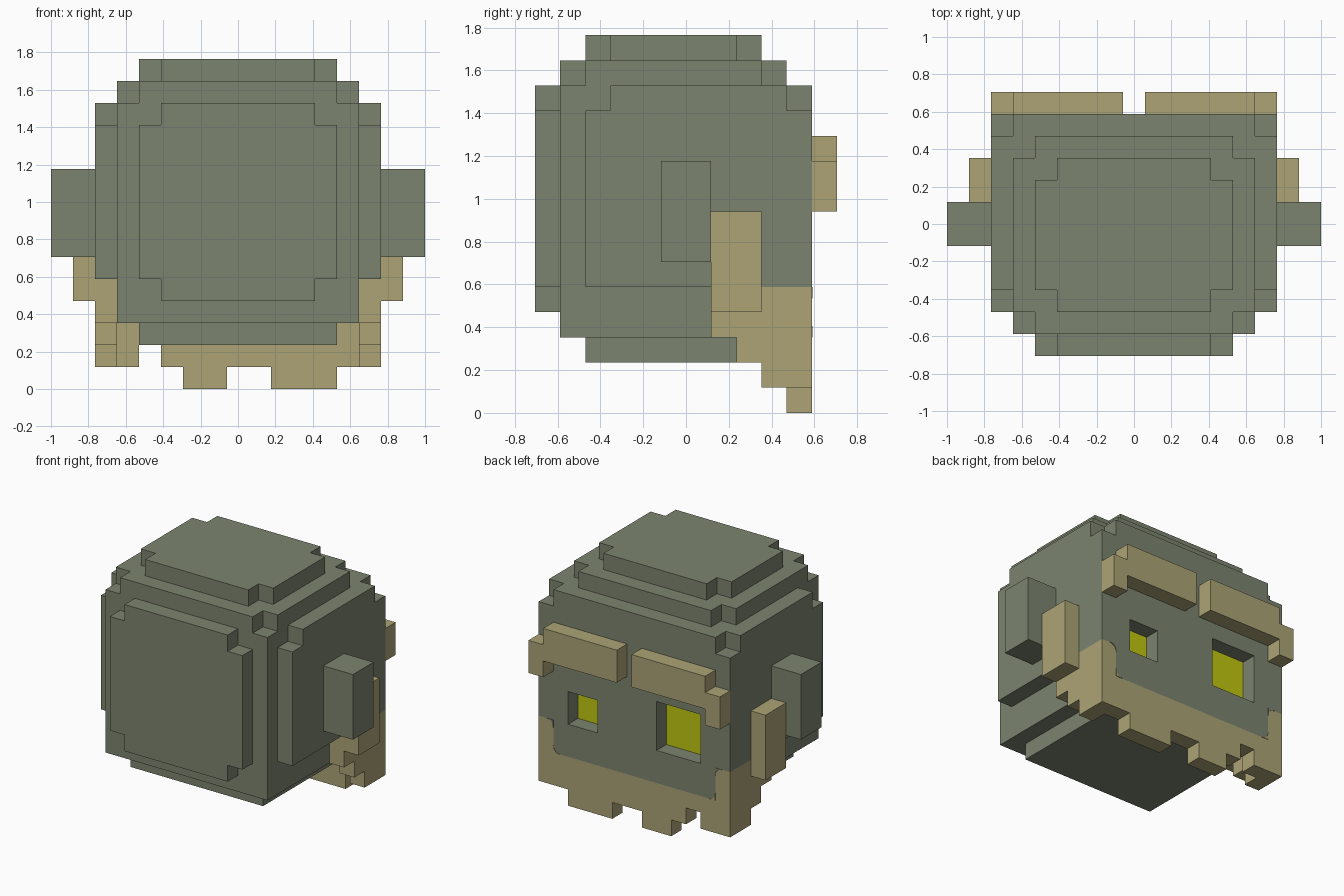
import bpy, bmesh
from math import cos, sin, pi

if "Cube" in bpy.data.objects:
    bpy.data.objects.remove(bpy.data.objects["Cube"])

U = 2 / 17  # size of one block


def material(name, srgb):
    lin = [((c / 255 + 0.055) / 1.055) ** 2.4 for c in srgb]
    m = bpy.data.materials.new(name)
    m.use_nodes = True
    m.diffuse_color = (*lin, 1)
    m.node_tree.nodes["Principled BSDF"].inputs["Base Color"].default_value = (*lin, 1)
    return m


GREEN = material("grey green", (124, 132, 112))
TAN = material("tan", (172, 164, 118))
YELLOW = material("yellow", (193, 198, 15))


def finish(name, bm, mat):
    bmesh.ops.recalc_face_normals(bm, faces=bm.faces)
    me = bpy.data.meshes.new(name)
    bm.to_mesh(me)
    bm.free()
    me.materials.append(mat)
    ob = bpy.data.objects.new(name, me)
    bpy.context.collection.objects.link(ob)
    return ob


def cells(boxes):
    """Block cells filled by boxes (x0, x1, y0, y1, z0, z1)."""
    out = set()
    for x0, x1, y0, y1, z0, z1 in boxes:
        out |= {(i, j, k) for i in range(int(x0 + 8.5), int(x1 + 8.5))
                for j in range(y0, y1) for k in range(z0, z1)}
    return out


def blocks(name, mat, boxes, cuts=()):
    """One shell around the union of the boxes, minus the cuts."""
    filled = cells(boxes) - cells(cuts)
    bm = bmesh.new()
    verts = {}

    def vert(p):
        if p not in verts:
            verts[p] = bm.verts.new(((p[0] - 8.5) * U, p[1] * U, p[2] * U))
        return verts[p]

    for c in sorted(filled):
        for axis in range(3):
            for side in (0, 1):
                n = list(c)
                n[axis] += 2 * side - 1
                if tuple(n) in filled:
                    continue
                a, b = (axis + 1) % 3, (axis + 2) % 3
                ring = [(0, 0), (1, 0), (1, 1), (0, 1)]
                quad = []
                for da, db in (ring if side else ring[::-1]):
                    p = list(c)
                    p[axis] += side
                    p[a] += da
                    p[b] += db
                    quad.append(vert(tuple(p)))
                bm.faces.new(quad)
    bmesh.ops.dissolve_limit(bm, angle_limit=0.01, verts=bm.verts, edges=bm.edges)
    return finish(name, bm, mat)


def plate(name, mat, outline, y, thick=0.05):
    """Thin plate in the xz plane, from an outline in block units."""
    bm = bmesh.new()
    f = bm.faces.new([bm.verts.new((x * U, y * U, z * U)) for x, z in outline])
    ext = bmesh.ops.extrude_face_region(bm, geom=[f])["geom"]
    for v in ext:
        if isinstance(v, bmesh.types.BMVert):
            v.co.y += thick * U
    return finish(name, bm, mat)


def fillet(cx, cz, dx, dz, r=0.45, n=5):
    """Corner sliver between a right angle and its rounding arc."""
    arc = [(cx + dx * r * (1 - cos(t)), cz + dz * r * (1 - sin(t)))
           for t in (pi / 2 * i / n for i in range(n + 1))]
    return [(cx, cz)] + arc


eye_sockets = [(2.5, 4.5, 4, 5, 5, 7), (-4.5, -1.5, 4, 5, 5, 8)]

# Head: a core with stepped plates on its sides
head = [
    (-5.5, 5.5, -5, 5, 3, 13),                               # core
    (-4.5, 4.5, -4, 4, 2, 3),                                # underside
    (-4.5, 4.5, -5, 4, 13, 14), (-5.5, 5.5, -4, 3, 13, 14),  # lower crown
    (-3.5, 3.5, -4, 3, 14, 15), (-4.5, 4.5, -3, 2, 14, 15),  # upper crown
    (-3.5, 3.5, -6, -5, 4, 13), (-4.5, 4.5, -6, -5, 5, 12),  # plate opposite the face
    (-6.5, 6.5, -4, 5, 5, 12), (-6.5, 6.5, -3, 4, 12, 13),   # side plates
]
blocks("head", GREEN, head, eye_sockets)

# Beard: ragged lower edge and stepped cheeks
beard = [
    (-5.5, 5.5, 4, 5, 2, 3),
    (-6.5, -4.5, 4, 5, 1, 2), (-3.5, 6.5, 4, 5, 1, 2),
    (-2.5, -0.5, 4, 5, 0, 1), (1.5, 4.5, 4, 5, 0, 1),
]
for x0, x1 in ((-6.5, -5.5), (5.5, 6.5)):
    beard += [(x0, x1, 1, 5, 3, 5), (x0, x1, 2, 5, 2, 3), (x0, x1, 3, 5, 1, 2)]
# The underside row belongs to the head except along the face
blocks("beard", TAN, beard)

# Mirrored parts
for side, s in (("left", 1), ("right", -1)):
    def span(a, b):
        return (a, b) if s > 0 else (-b, -a)

    blocks(side + "_ear", GREEN, [(*span(6.5, 8.5), -1, 1, 6, 10)])
    blocks(side + "_sideburn", TAN, [(*span(6.5, 7.5), 1, 3, 4, 8)])
    blocks(side + "_eyebrow", TAN, [(*span(0.5, 5.5), 5, 6, 9, 11),
                                    (*span(5.5, 6.5), 5, 6, 8, 10)])
    # Rounded corners of the beard line
    plate(side + "_beard_inner_corner", TAN, fillet(s * 5.5, 3, -s, 1), 4.98)
    plate(side + "_beard_top_corner", GREEN, fillet(s * 5.5, 5, s, -1), 4.98)

# Eyes at the bottom of the sockets
for side, (x0, x1, y0, y1, z0, z1) in zip(("left", "right"), eye_sockets):
    plate(side + "_eye", YELLOW, [(x0, z0), (x1, z0), (x1, z1), (x0, z1)], y0)
